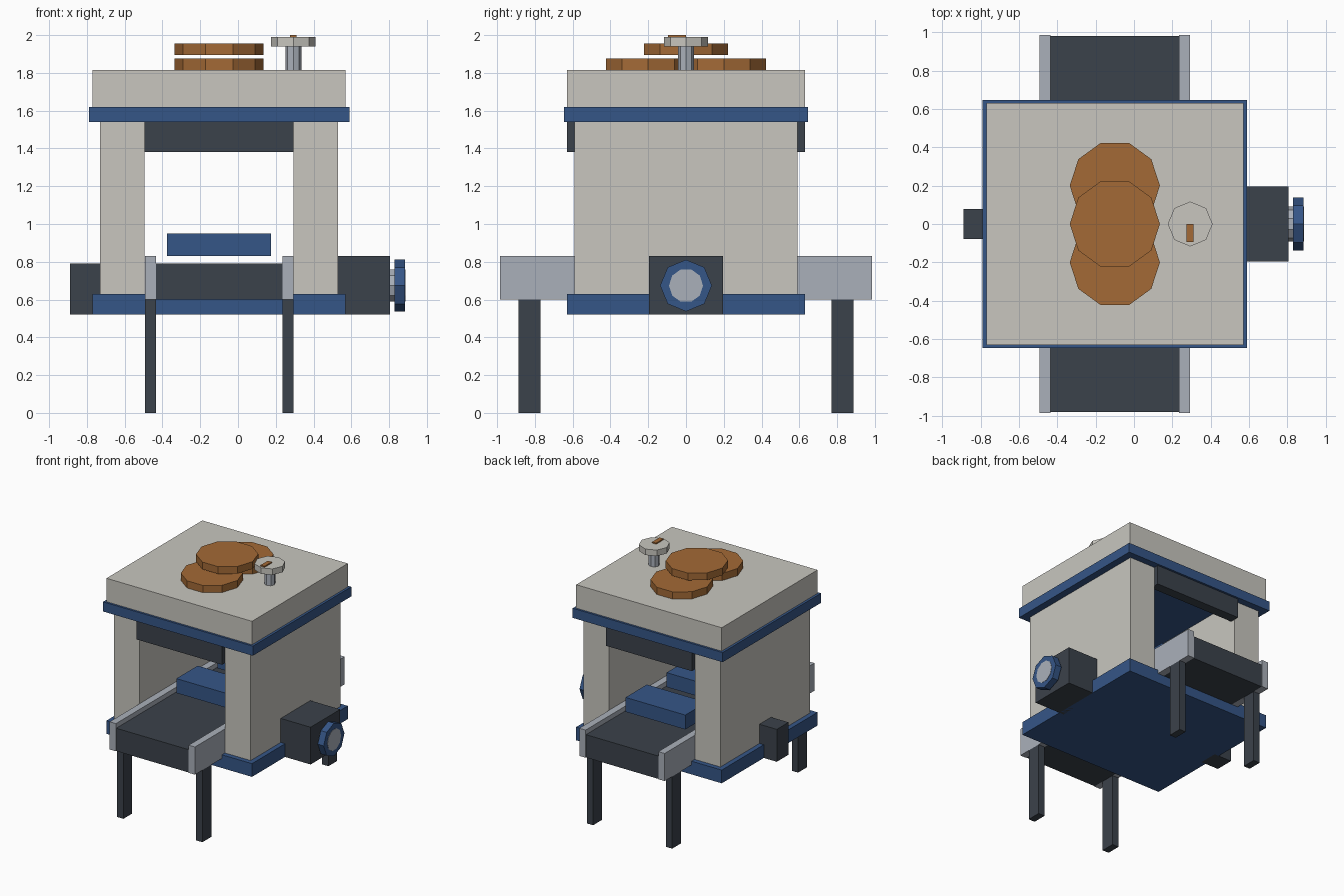
import bpy
import math

cube = bpy.data.objects.get("Cube")
if cube:
    bpy.data.objects.remove(cube, do_unlink=True)


def material(name, r, g, b):
    m = bpy.data.materials.new(name)
    m.use_nodes = True
    m.diffuse_color = (r, g, b, 1)
    m.node_tree.nodes["Principled BSDF"].inputs["Base Color"].default_value = (r, g, b, 1)
    return m


CREAM = material("warm_cream", 0.578, 0.565, 0.521)
BLUE = material("machine_blue", 0.036, 0.093, 0.242)
DARK = material("dark_slate", 0.044, 0.054, 0.070)
SILVER = material("silver", 0.402, 0.434, 0.491)
COPPER = material("copper_brown", 0.366, 0.144, 0.037)

MID = -0.10  # centre line of the housing


def finish(name, mat):
    ob = bpy.context.object
    ob.name = name
    ob.data.name = name
    ob.data.materials.append(mat)
    return ob


def box(name, x, y, z, mat):
    """Box from (low, high) pairs on each axis."""
    spans = (x, y, z)
    bpy.ops.mesh.primitive_cube_add(size=1, location=[(a + b) / 2 for a, b in spans])
    ob = finish(name, mat)
    ob.scale = [b - a for a, b in spans]
    bpy.ops.object.transform_apply(location=False, rotation=False, scale=True)
    return ob


def disc(name, centre, radius, depth, sides, mat, turn=0, along_x=False):
    """Low-sided prism standing upright or lying along x."""
    rot = (0, math.pi / 2, 0) if along_x else (0, 0, turn)
    bpy.ops.mesh.primitive_cylinder_add(vertices=sides, radius=radius, depth=depth,
                                        location=centre, rotation=rot)
    return finish(name, mat)


def around(half, centre=0.0):
    return (centre - half, centre + half)


# Housing: base, side walls, trim and roof
box("base", around(0.67, MID), around(0.63), (0.52, 0.63), BLUE)
box("right_wall", (-0.73, -0.495), around(0.59), (0.63, 1.54), CREAM)
box("left_wall", (0.295, 0.53), around(0.59), (0.63, 1.54), CREAM)
box("trim", around(0.69, MID), around(0.647), (1.54, 1.62), BLUE)
box("roof", around(0.67, MID), around(0.63), (1.62, 1.815), CREAM)

# Conveyor with rails
box("belt", around(0.335, MID), around(0.98), (0.60, 0.79), DARK)
for side, label in ((-1, "right"), (1, "left")):
    x = around(0.029, MID + side * 0.364)
    box(label + "_rail", x, around(0.985), (0.60, 0.83), SILVER)
    for end, place in ((-1, "front"), (1, "back")):
        box(f"{place}_{label}_leg", x, around(0.058, end * 0.828), (0, 0.60), DARK)

# Curtains over both openings
for end, place in ((-1, "front"), (1, "back")):
    box(place + "_curtain", around(0.395, MID), around(0.04, end * 0.59), (1.38, 1.54), DARK)

# Trays carried above the belt
for i, y in enumerate((-0.135, 0.405)):
    box(f"tray_{i + 1}", around(0.275, MID), around(0.14, y), (0.83, 0.95), BLUE)

# Motor box, dial and rear control box
box("motor_box", (0.53, 0.805), around(0.195), (0.52, 0.83), DARK)
disc("dial", (0.857, 0, 0.674), 0.137, 0.055, 8, BLUE, along_x=True)
disc("dial_hub", (0.846, 0, 0.674), 0.09, 0.082, 10, SILVER, along_x=True)
box("side_box", (-0.89, -0.73), around(0.077), (0.52, 0.79), DARK)

# Round loaves on the roof
for i, (y, z) in enumerate(((-0.2, 1.845), (0.2, 1.845), (0, 1.925))):
    disc(f"round_loaf_{i + 1}", (MID, y, z), 0.235, 0.06, 10, COPPER, turn=math.pi / 2)

# Gauge on a stem with its pointer
disc("gauge_stem", (0.293, 0, 1.877), 0.042, 0.125, 8, SILVER)
disc("gauge_head", (0.293, 0, 1.965), 0.117, 0.05, 8, CREAM)
box("gauge_pointer", around(0.018, 0.293), (-0.095, 0), (1.99, 2.0), COPPER)
